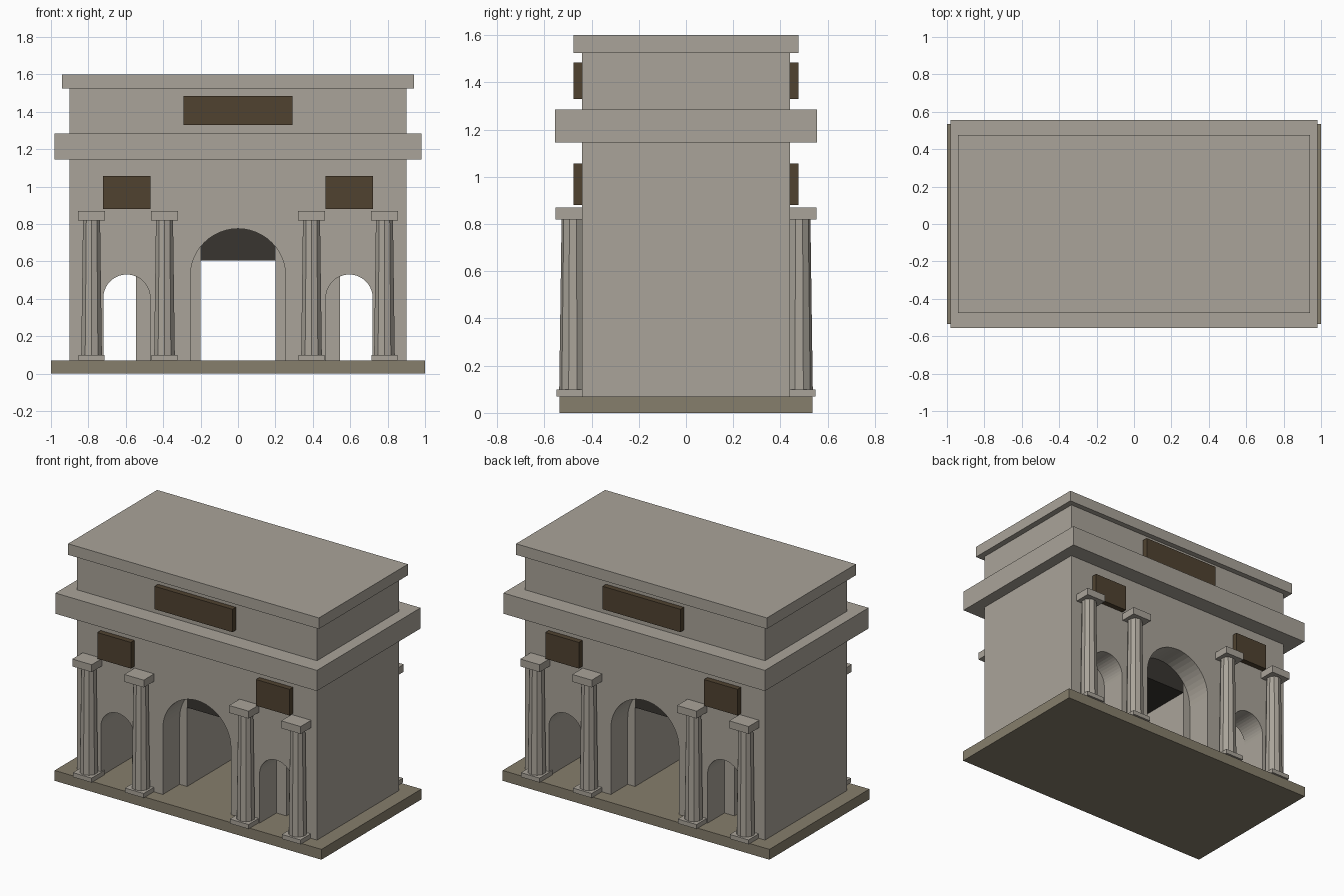
import bpy, bmesh, math

if "Cube" in bpy.data.objects:
    bpy.data.objects.remove(bpy.data.objects["Cube"])


def material(name, color):
    m = bpy.data.materials.new(name)
    m.diffuse_color = (*color, 1)
    m.use_nodes = True
    m.node_tree.nodes["Principled BSDF"].inputs["Base Color"].default_value = m.diffuse_color
    return m


STONE = material("stone", (0.40, 0.37, 0.32))
BASE = material("base_stone", (0.24, 0.21, 0.15))
BRONZE = material("bronze", (0.08, 0.055, 0.03))
DARK = material("dark_vault", (0.04, 0.035, 0.03))


def finish(name, bm, mat):
    bmesh.ops.recalc_face_normals(bm, faces=bm.faces)
    me = bpy.data.meshes.new(name)
    bm.to_mesh(me)
    bm.free()
    me.materials.append(mat)
    ob = bpy.data.objects.new(name, me)
    bpy.context.collection.objects.link(ob)
    return ob


def box(name, x, y, z, mat=STONE):
    bm = bmesh.new()
    bmesh.ops.create_cube(bm, size=1)
    for v in bm.verts:
        for i, (a, b) in enumerate((x, y, z)):
            v.co[i] = (a + b) / 2 + v.co[i] * (b - a)
    return finish(name, bm, mat)


def arch(cx, r, spring, n):
    """Opening outline, left foot to right foot."""
    pts = [(cx - r, 0.07)]
    for i in range(n + 1):
        a = math.pi * (1 - i / n)
        pts.append((cx + r * math.cos(a), spring + r * math.sin(a)))
    return pts + [(cx + r, 0.07)]


def facade(name, y0, y1):
    outline = [(-0.9, 0.07)] + arch(-0.595, 0.125, 0.405, 20)
    outline += arch(0, 0.255, 0.52, 24) + arch(0.595, 0.125, 0.405, 20)
    outline += [(0.9, 0.07), (0.9, 1.15), (-0.9, 1.15)]
    bm = bmesh.new()
    face = bm.faces.new([bm.verts.new((x, y0, z)) for x, z in outline])
    new = bmesh.ops.extrude_face_region(bm, geom=[face])["geom"]
    # the starting face is kept as the closing cap
    for v in new:
        if isinstance(v, bmesh.types.BMVert):
            v.co.y = y1
    if not any(all(abs(v.co.y - y0) < 1e-6 for v in f.verts) for f in bm.faces):
        bm.faces.new([v for v in bm.verts if abs(v.co.y - y0) < 1e-6])
    return finish(name, bm, STONE)


def column(cx, cy):
    box("column_plinth", (cx - .07, cx + .07), (cy - .07, cy + .07), (.07, .10))
    box("column_capital", (cx - .073, cx + .073), (cy - .073, cy + .073), (.82, .87))
    bm = bmesh.new()
    bmesh.ops.create_cone(bm, cap_ends=True, segments=10, radius1=0.058,
                          radius2=0.048, depth=0.72)
    bmesh.ops.translate(bm, verts=bm.verts, vec=(cx, cy, 0.46))
    finish("column_shaft", bm, STONE)


# Base and upper storeys
box("base_slab", (-1, 1), (-.535, .535), (0, .07), BASE)
box("entablature", (-.98, .98), (-.555, .555), (1.145, 1.285))
box("attic", (-.9, .9), (-.44, .44), (1.285, 1.525))
box("top_cornice", (-.94, .94), (-.477, .477), (1.525, 1.6))

# Arched walls front and back
facade("front_wall", -0.44, -0.26)
facade("back_wall", 0.44, 0.26)

# Inner piers and dark passage ceilings
box("centre_ceiling", (-.2, .2), (-.26, .26), (.605, 1.145), DARK)
for s in (-1, 1):
    def span(a, b):
        return tuple(sorted((s * a, s * b)))
    box("inner_pier", span(.2, .545), (-.26, .26), (.07, 1.145))
    box("end_wall", span(.72, .9), (-.26, .26), (.07, 1.145))
    box("side_ceiling", span(.545, .72), (-.26, .26), (.605, 1.145), DARK)

# Columns and bronze panels on both faces
for t in (-1, 1):
    def depth(a, b):
        return tuple(sorted((t * a, t * b)))
    for cx in (-.783, -.393, .393, .783):
        column(cx, t * 0.479)
    box("attic_panel", (-.292, .292), depth(.43, .477), (1.33, 1.485), BRONZE)
    for cx in (-.595, .595):
        box("relief_panel", (cx - .126, cx + .126), depth(.43, .477), (.88, 1.057), BRONZE)
